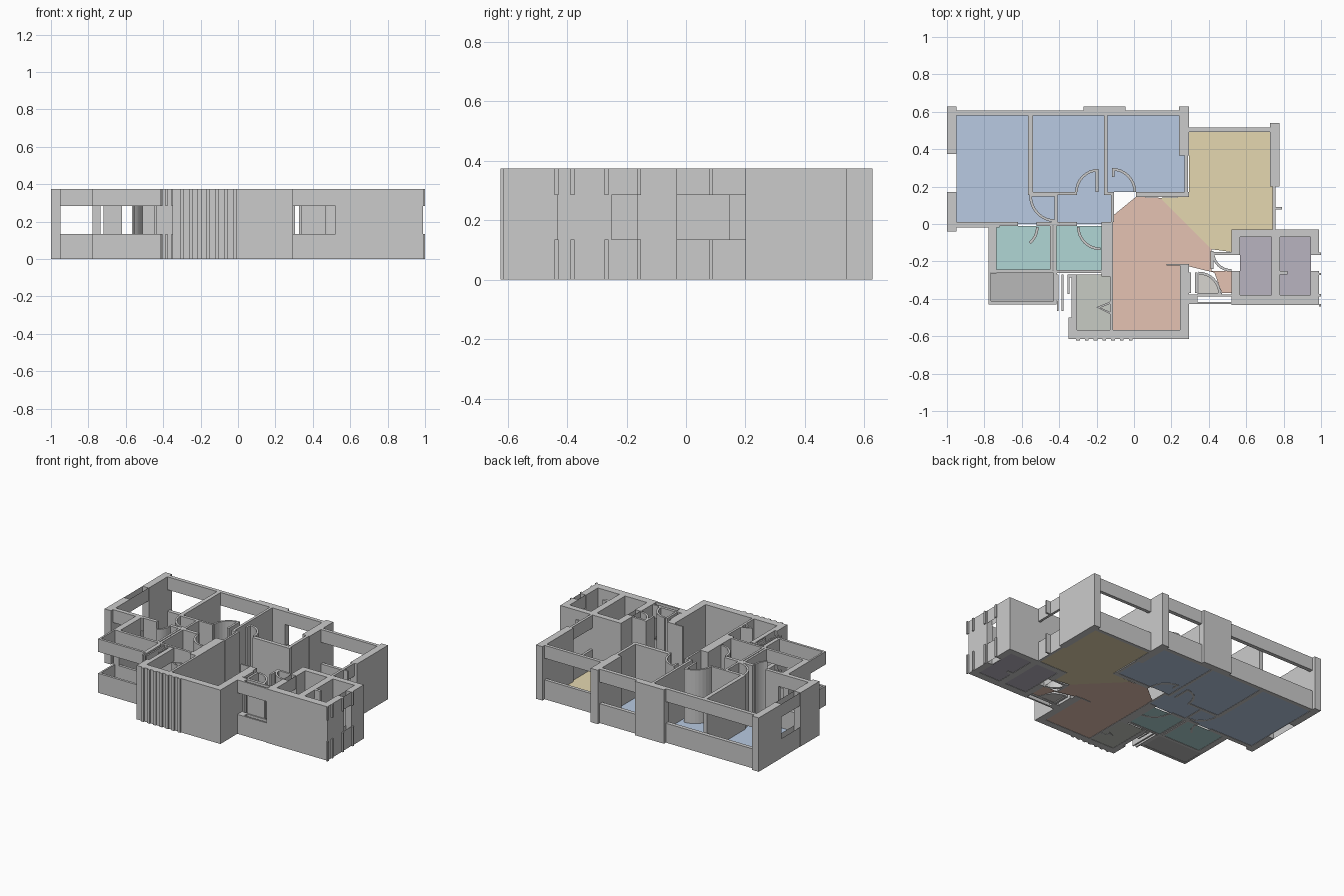
import bpy, bmesh, math

H, SILL, HEAD = 0.375, 0.135, 0.285   # wall height, window sill, window head


def finish(name, bm, mat=None):
    me = bpy.data.meshes.new(name)
    bmesh.ops.recalc_face_normals(bm, faces=bm.faces[:])
    bm.to_mesh(me)
    bm.free()
    ob = bpy.data.objects.new(name, me)
    bpy.context.collection.objects.link(ob)
    if mat:
        me.materials.append(mat)


def prism(bm, pts, z0, z1, cap=True):
    lo = [bm.verts.new((x, y, z0)) for x, y in pts]
    hi = [bm.verts.new((x, y, z1)) for x, y in pts]
    n = len(pts)
    for i in range(n):
        j = (i + 1) % n
        bm.faces.new((lo[i], lo[j], hi[j], hi[i]))
    if cap:
        bm.faces.new(lo[::-1])
        bm.faces.new(hi)


def corners(x0, x1, y0, y1):
    return [(x0, y0), (x1, y0), (x1, y1), (x0, y1)]


def walls(name, rects, window=False, cap=True):
    """Boxes given as x0, x1, y0, y1; window walls leave the middle band open."""
    bm = bmesh.new()
    for r in rects:
        for z0, z1 in ([(0, SILL), (HEAD, H)] if window else [(0, H)]):
            prism(bm, corners(*r), z0, z1, cap)
    finish(name, bm)


def floor(name, color, polys):
    mat = bpy.data.materials.new(name)
    mat.diffuse_color = (*color, 1)
    bm = bmesh.new()
    for p in polys:
        bm.faces.new([bm.verts.new((x, y, 0.002)) for x, y in p])
    finish(name, bm, mat)
    ob = bpy.data.objects[name]
    if ob.data.polygons[0].normal.z < 0:
        ob.data.flip_normals()


def door_arc(bm, cx, cy, r, a0, a1, t=0.014, n=8):
    ang = [math.radians(a0 + (a1 - a0) * i / n) for i in range(n + 1)]
    ring = [(cx + r * math.cos(a), cy + r * math.sin(a)) for a in ang]
    ring += [(cx + (r - t) * math.cos(a), cy + (r - t) * math.sin(a)) for a in ang[::-1]]
    prism(bm, ring, 0, H)


# Bedroom wing outer walls
walls("bedroom_outer_wall", [
    (-1, -0.95, 0.375, 0.628), (-1, -0.95, -0.04, 0.17),
    (-0.27, -0.045, 0.58, 0.628),
    (0.24, 0.295, 0.365, 0.628), (0.27, 0.29, 0.165, 0.365),
    (0.01, 0.295, 0.145, 0.172)])
walls("bedroom_back_windows", [
    (-0.95, -0.27, 0.58, 0.607), (-0.045, 0.24, 0.58, 0.607),
    (-0.95, -0.72, -0.018, 0.012)], window=True)
walls("bedroom_side_window", [(-0.998, -0.952, 0.17, 0.375)], window=True, cap=False)

# Living room walls
walls("living_room_wall", [(0.728, 0.777, 0.2, 0.54)])
walls("living_room_windows", [
    (0.295, 0.728, 0.492, 0.515), (0.74, 0.757, -0.03, 0.2),
    (0.757, 0.79, 0.078, 0.09)], window=True)

# Bedroom and corridor partitions
walls("partition_wall", [
    (-0.568, -0.54, 0.17, 0.58), (-0.16, -0.142, 0.17, 0.58),
    (-0.568, -0.305, 0.155, 0.17), (-0.16, -0.12, 0.155, 0.17),
    (-0.425, -0.41, 0.012, 0.155),
    (-0.72, -0.62, -0.012, 0.012), (-0.52, -0.305, -0.012, 0.012),
    (-0.122, -0.108, 0.01, 0.17)])

# Bathroom walls
walls("bathroom_wall", [
    (-0.777, -0.735, -0.26, -0.018), (-0.45, -0.435, -0.245, -0.012),
    (-0.43, -0.415, -0.245, -0.012), (-0.175, -0.112, -0.26, 0.01),
    (-0.435, -0.175, -0.262, -0.245)])
walls("bathroom_window", [(-0.735, -0.435, -0.262, -0.243)], window=True)

# Balcony rails and head beams
walls("balcony_rail", [
    (-0.777, -0.765, -0.415, -0.26), (-0.777, -0.415, -0.43, -0.413),
    (-0.43, -0.413, -0.413, -0.262)], window=True)
walls("balcony_fins", [
    (-0.413, -0.403, -0.465, -0.27), (-0.388, -0.378, -0.465, -0.27),
    (-0.355, -0.345, -0.375, -0.27), (-0.345, -0.325, -0.285, -0.27)], window=True)

# Kitchen and dining walls
walls("dining_wall", [
    (-0.35, 0.295, -0.615, -0.567), (0.245, 0.295, -0.567, -0.215),
    (0.175, 0.245, -0.222, -0.213),
    (-0.128, -0.112, -0.567, -0.26), (-0.175, -0.128, -0.28, -0.26)])
walls("kitchen_window_wall", [
    (-0.335, -0.305, -0.567, -0.27), (-0.35, -0.335, -0.567, -0.5)], window=True)
walls("front_ribs", [(-0.31 + i * 0.047, -0.29 + i * 0.047, -0.624, -0.615)
                     for i in range(7)])

# Kitchen folding door
bm = bmesh.new()
prism(bm, [(-0.2, -0.445), (-0.128, -0.415), (-0.128, -0.427), (-0.18, -0.447)], 0, H)
prism(bm, [(-0.2, -0.445), (-0.18, -0.447), (-0.128, -0.47), (-0.128, -0.482)], 0, H)
finish("folding_door", bm)

# Entry lobby walls and its front window
walls("entry_wall", [
    (0.295, 0.305, -0.37, -0.26), (0.325, 0.34, -0.37, -0.26),
    (0.41, 0.424, -0.24, -0.145), (0.424, 0.52, -0.165, -0.15),
    (0.34, 0.47, -0.38, -0.368)])
walls("entry_window", [
    (0.295, 0.525, -0.388, -0.376), (0.295, 0.525, -0.428, -0.416),
    (0.295, 0.34, -0.416, -0.388)], window=True)

# Lift core
walls("lift_core", [
    (0.522, 0.567, -0.432, -0.25), (0.522, 0.567, -0.165, -0.03),
    (0.945, 0.99, -0.432, -0.25), (0.945, 0.99, -0.165, -0.03),
    (0.567, 0.945, -0.07, -0.03), (0.567, 0.945, -0.432, -0.38),
    (0.735, 0.78, -0.38, -0.07), (0.78, 0.82, -0.27, -0.25)])
walls("lift_core_windows", [
    (0.526, 0.563, -0.25, -0.165), (0.949, 0.988, -0.25, -0.165)],
    window=True, cap=False)
walls("lift_core_ribs", [(0.99, 1.0, y, y + 0.013)
                         for y in (-0.442, -0.388, -0.274, -0.165)], window=True)

# Door swings and leaves
bm = bmesh.new()
for cx, cy, r, a0, a1 in [
        (-0.19, 0.17, 0.125, 90, 180), (-0.118, 0.17, 0.13, 0, 90),
        (-0.42, 0.15, 0.14, 180, 270), (-0.18, -0.015, 0.125, 180, 270),
        (-0.63, -0.015, 0.12, -50, 0), (0.52, -0.15, 0.105, 180, 270),
        (0.345, -0.375, 0.12, 0, 90)]:
    door_arc(bm, cx, cy, r, a0, a1)
finish("door_swings", bm)
walls("door_leaves", [
    (-0.205, -0.19, 0.17, 0.295), (-0.118, -0.104, 0.25, 0.3),
    (-0.56, -0.42, 0.148, 0.155)])

# Room floors
floor("bedroom_floor", (0.48, 0.59, 0.76), [
    corners(-0.95, -0.122, 0.0, 0.58), corners(-0.122, 0.27, 0.172, 0.58)])
floor("living_floor", (0.78, 0.68, 0.435), [[
    (0.295, 0.492), (0.295, 0.145), (0.14, 0.14), (0.415, -0.135),
    (0.522, -0.15), (0.522, -0.03), (0.74, -0.03), (0.74, 0.2), (0.728, 0.492)]])
floor("dining_floor", (0.78, 0.54, 0.45), [[
    (-0.112, 0.045), (0.01, 0.145), (0.14, 0.14), (0.415, -0.135),
    (0.415, -0.25), (0.522, -0.25), (0.522, -0.37), (0.47, -0.37),
    (0.43, -0.26), (0.245, -0.215), (0.245, -0.567), (-0.112, -0.567)]])
floor("bathroom_floor", (0.435, 0.67, 0.665), [
    corners(-0.735, -0.45, -0.245, -0.012), corners(-0.415, -0.175, -0.245, -0.012)])
floor("balcony_floor", (0.48, 0.48, 0.48), [corners(-0.765, -0.43, -0.413, -0.262)])
floor("kitchen_floor", (0.575, 0.6, 0.55), [corners(-0.305, -0.128, -0.567, -0.27)])
floor("lift_floor", (0.48, 0.455, 0.53), [
    corners(0.567, 0.735, -0.38, -0.07), corners(0.78, 0.945, -0.38, -0.07)])
floor("entry_floor", (0.68, 0.66, 0.63), [[
    (0.345, -0.37), (0.465, -0.37), (0.43, -0.29), (0.345, -0.26)]])
